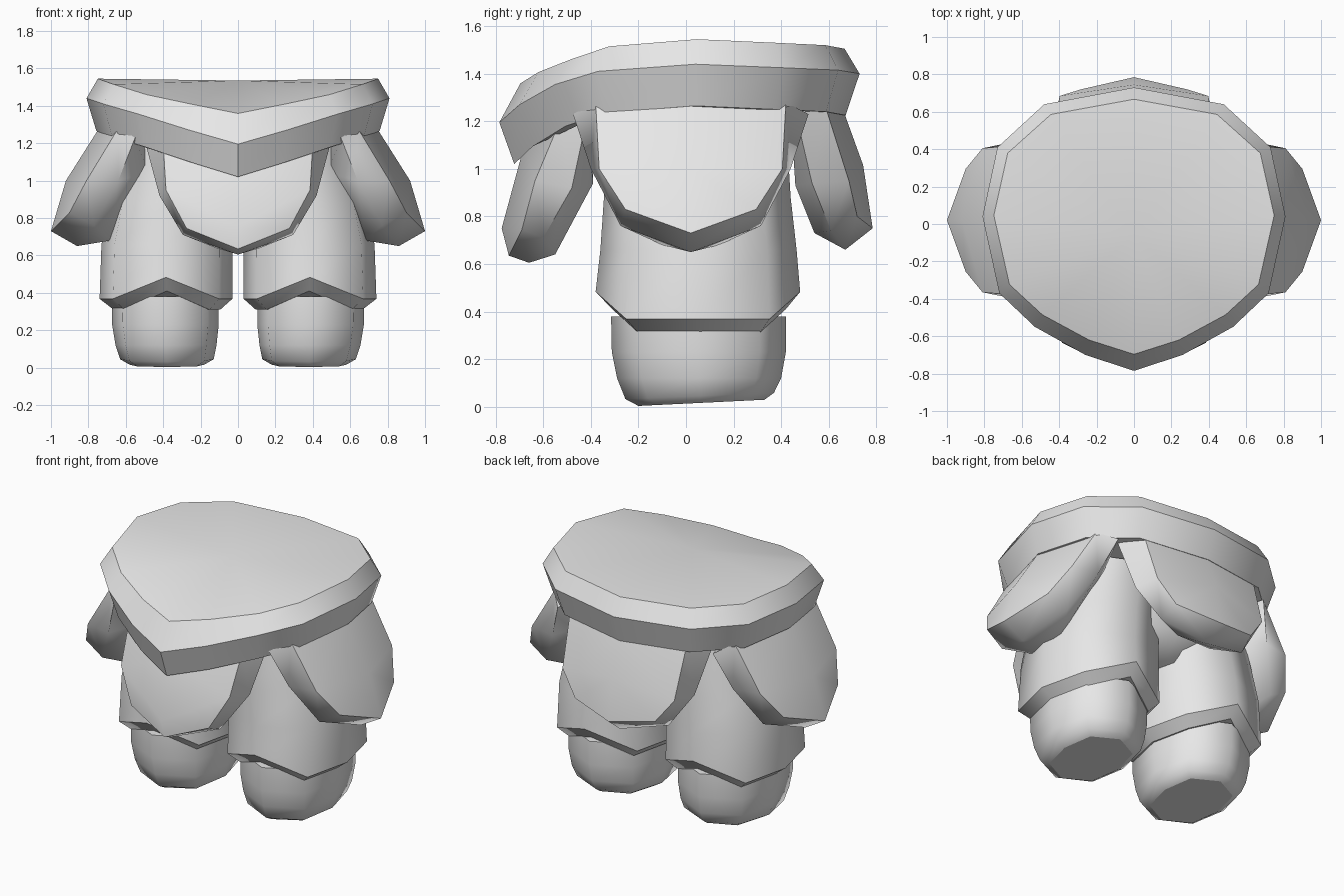
import bpy, bmesh, math

if "Cube" in bpy.data.objects:
    bpy.data.objects.remove(bpy.data.objects["Cube"])

grey = bpy.data.materials.new("plain grey")
grey.use_nodes = True
grey.diffuse_color = (0.8, 0.8, 0.8, 1)
grey.node_tree.nodes["Principled BSDF"].inputs["Base Color"].default_value = (0.8, 0.8, 0.8, 1)


def finish(name, bm, angle):
    bmesh.ops.remove_doubles(bm, verts=bm.verts, dist=0.0005)
    bmesh.ops.recalc_face_normals(bm, faces=bm.faces)
    mesh = bpy.data.meshes.new(name)
    bm.to_mesh(mesh)
    bm.free()
    mesh.materials.append(grey)
    obj = bpy.data.objects.new(name, mesh)
    bpy.context.collection.objects.link(obj)
    bpy.ops.object.select_all(action='DESELECT')
    obj.select_set(True)
    bpy.context.view_layer.objects.active = obj
    bpy.ops.object.shade_smooth_by_angle(angle=math.radians(angle))


def loft(name, rings, angle, sharp=(), peak=None):
    """Skin a stack of rings; the last ring closes to a peak if one is given."""
    bm = bmesh.new()
    rows = [[bm.verts.new(p) for p in ring] for ring in rings]
    n = len(rows[0])
    for a, b in zip(rows, rows[1:]):
        for i in range(n):
            j = (i + 1) % n
            bm.faces.new((a[i], a[j], b[j], b[i]))
    bm.faces.new(rows[0])
    if peak:
        tip = bm.verts.new(peak)
        for i in range(n):
            bm.faces.new((rows[-1][i], rows[-1][(i + 1) % n], tip))
    else:
        bm.faces.new(rows[-1])
    for k in sharp:
        for i in range(n):
            bm.edges.get((rows[k][i], rows[k][(i + 1) % n])).smooth = False
    finish(name, bm, angle)


def octagon(cx, rx, front, back, z, rise=0.0, tilt=0.0, diag=(0.8, 0.7)):
    """Eight points around an oval; front and back points can rise into a chevron."""
    cy, ry = (front + back) / 2, (back - front) / 2
    points = []
    for i in range(8):
        c, s = math.cos(i * math.pi / 4), math.sin(i * math.pi / 4)
        if i % 2:
            c, s = math.copysign(diag[0], c), math.copysign(diag[1], s)
        up = rise if i in (2, 6) else 0
        points.append((cx + rx * c, cy + ry * s, z + up + tilt * s))
    return points


# Belt: a wide band that dips to a point at the front, with a nearly flat top
half = [(0, -.785, 1.195), (.26, -.70, 1.27), (.53, -.55, 1.355), (.72, -.37, 1.41),
        (.81, .04, 1.44), (.73, .41, 1.425), (.48, .64, 1.415), (0, .73, 1.40)]
band = half + [(-x, y, z) for x, y, z in reversed(half[1:-1])]
top = [(x * .925, y * .9 + .01, z + .105 + max(0, -y - .6) * .32) for x, y, z in band]
bottom = [(x * .935, y * .92, z - .175) for x, y, z in band]
loft("belt", [bottom, band, top], 38, sharp=(0, 1, 2), peak=(0, -.06, 1.535))

# Hips: block joining the legs under the belt
loft("hips", [octagon(0, .25, -.22, .30, .74), octagon(0, .48, -.33, .41, .86),
              octagon(0, .55, -.36, .42, 1.02), octagon(0, .56, -.38, .43, 1.22)], 62)

# Legs: trouser leg with a chevron cuff, and a rounded boot
for side, label in ((1, "left"), (-1, "right")):
    trouser = [octagon(side * .38, .285, -.31, .42, .31, .10),
               octagon(side * .385, .355, -.38, .48, .368, .115),
               octagon(side * .38, .35, -.36, .465, .66),
               octagon(side * .35, .335, -.345, .44, .88),
               octagon(side * .28, .30, -.33, .42, 1.22)]
    loft(label + "_trouser_leg", trouser, 62, sharp=(0, 1))
    boot = [octagon(side * .38, .20, -.20, .33, .016, tilt=.013),
            octagon(side * .38, .25, -.255, .37, .045, tilt=.013),
            octagon(side * .385, .27, -.29, .40, .12),
            octagon(side * .388, .285, -.312, .42, .23),
            octagon(side * .39, .285, -.315, .42, .38)]
    loft(label + "_boot", boot, 62, sharp=(0,))


# Hanging armour plates: ridged outer face, smooth rim and a bulging back
def plate(name, place, ridge, edge, rim, back):
    bm = bmesh.new()
    widths = {"e": (.40, .385, .275), "t": (.495, .42, .295, 0), "b": (.24, .20, .12), "r": (0, 0, 0)}
    rows = {"e": edge, "t": rim, "b": back, "r": ridge}
    pts = {}
    for sign in (1, -1):
        for key, row in rows.items():
            for i, (out, z) in enumerate(row):
                pts[key + str(i), sign] = bm.verts.new(place(sign * widths[key][i], out, z))
    panels = ("r0 e0 e1 r1", "r1 e1 e2 r2", "e0 t0 t1 e1", "e1 t1 t2 e2",
              "e2 t2 t3 r2", "t0 b0 b1 t1", "t1 b1 b2 t2", "t2 b2 t3", "r0 b0 t0 e0")
    for sign in (1, -1):
        for panel in panels:
            bm.faces.new([pts[k, sign] for k in panel.split()])
        for a, b in (("e0", "e1"), ("e1", "e2"), ("e2", "r2")):
            bm.edges.get((pts[a, sign], pts[b, sign])).smooth = False
    for a, b in (("b0", "b1"), ("b1", "b2"), ("b2", "t3"), ("b0", "r0")):
        bm.faces.new((pts[a, 1], pts[b, 1], pts[b, -1], pts[a, -1]))
    finish(name, bm, 65)


plate("front_plate", lambda u, d, z: (u, -d, z),
      ridge=[(.68, 1.10), (.775, .75), (.745, .635)],
      edge=[(.53, 1.2), (.635, .95), (.69, .745)],
      rim=[(.42, 1.2), (.48, .92), (.60, .71), (.66, .605)],
      back=[(.40, 1.2), (.39, .94), (.55, .64)])
plate("back_plate", lambda u, d, z: (u * 1.03, d, z),
      ridge=[(.66, 1.25), (.745, 1.015), (.785, .75)],
      edge=[(.59, 1.25), (.685, .95), (.72, .80)],
      rim=[(.46, 1.24), (.53, .94), (.61, .74), (.67, .66)],
      back=[(.44, 1.24), (.46, .93), (.54, .73)])
for side, label in ((1, "left"), (-1, "right")):
    plate(label + "_side_plate", lambda u, d, z: (side * d, u + .02, z),
          ridge=[(.73, 1.30), (.92, 1.0), (1.0, .73)],
          edge=[(.64, 1.28), (.81, 1.0), (.90, .83)],
          rim=[(.55, 1.23), (.64, 1.0), (.77, .76), (.86, .65)],
          back=[(.50, 1.25), (.48, 1.04), (.68, .68)])
